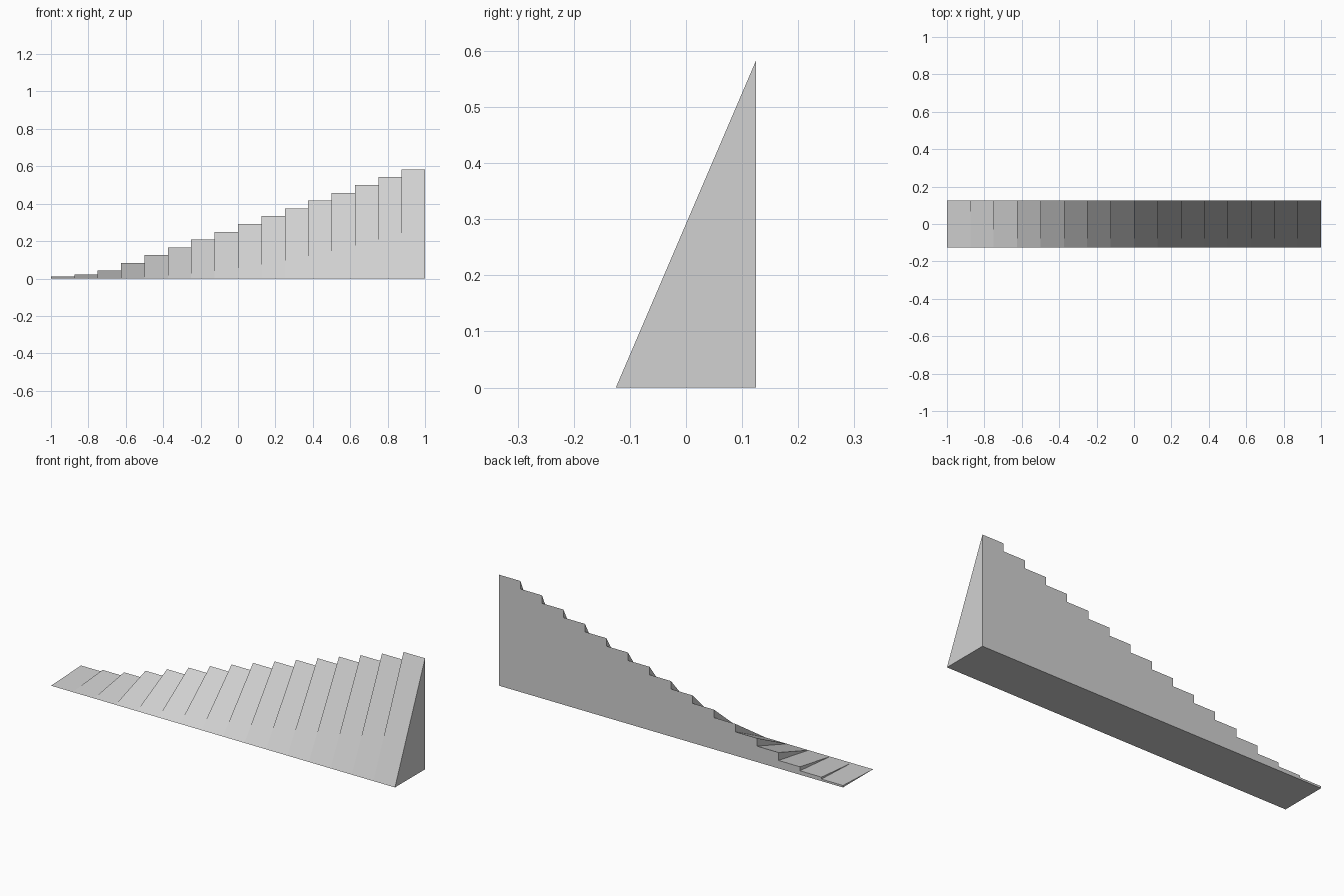
import bpy
import bmesh

cube = bpy.data.objects.get("Cube")
if cube:
    bpy.data.objects.remove(cube, do_unlink=True)

# Plain grey
grey = bpy.data.materials.new("plain_grey")
grey.use_nodes = True
colour = (0.64, 0.64, 0.64, 1)
grey.diffuse_color = colour
grey.node_tree.nodes["Principled BSDF"].inputs["Base Color"].default_value = colour

# Sixteen wedges side by side: two shallow starters, then equal rises
RISE = 1 / 24
WIDTH = 0.125
FRONT, BACK = -0.125, 0.125
heights = [RISE / 4, RISE / 2] + [RISE * k for k in range(1, 15)]

bm = bmesh.new()


def face(*points):
    bm.faces.new([bm.verts.new(p) for p in points])


below = 0
for i, h in enumerate(heights):
    x0 = -1 + i * WIDTH
    x1 = x0 + WIDTH
    # Sloping top, underside and upright back
    face((x0, FRONT, 0), (x1, FRONT, 0), (x1, BACK, h), (x0, BACK, h))
    face((x0, FRONT, 0), (x0, BACK, 0), (x1, BACK, 0), (x1, FRONT, 0))
    back = [(x1, BACK, 0), (x0, BACK, 0), (x0, BACK, h), (x1, BACK, h)]
    if below:
        back.insert(2, (x0, BACK, below))
    face(*back)
    # Side of the wedge that shows above its lower neighbour
    face((x0, FRONT, 0), (x0, BACK, h), (x0, BACK, below))
    below = h

# Tall end
face((1, FRONT, 0), (1, BACK, 0), (1, BACK, below))

bmesh.ops.remove_doubles(bm, verts=bm.verts[:], dist=0.0001)
bmesh.ops.recalc_face_normals(bm, faces=bm.faces[:])

mesh = bpy.data.meshes.new("stepped_wedge")
bm.to_mesh(mesh)
bm.free()
mesh.materials.append(grey)
wedge = bpy.data.objects.new("stepped_wedge", mesh)
bpy.context.collection.objects.link(wedge)
